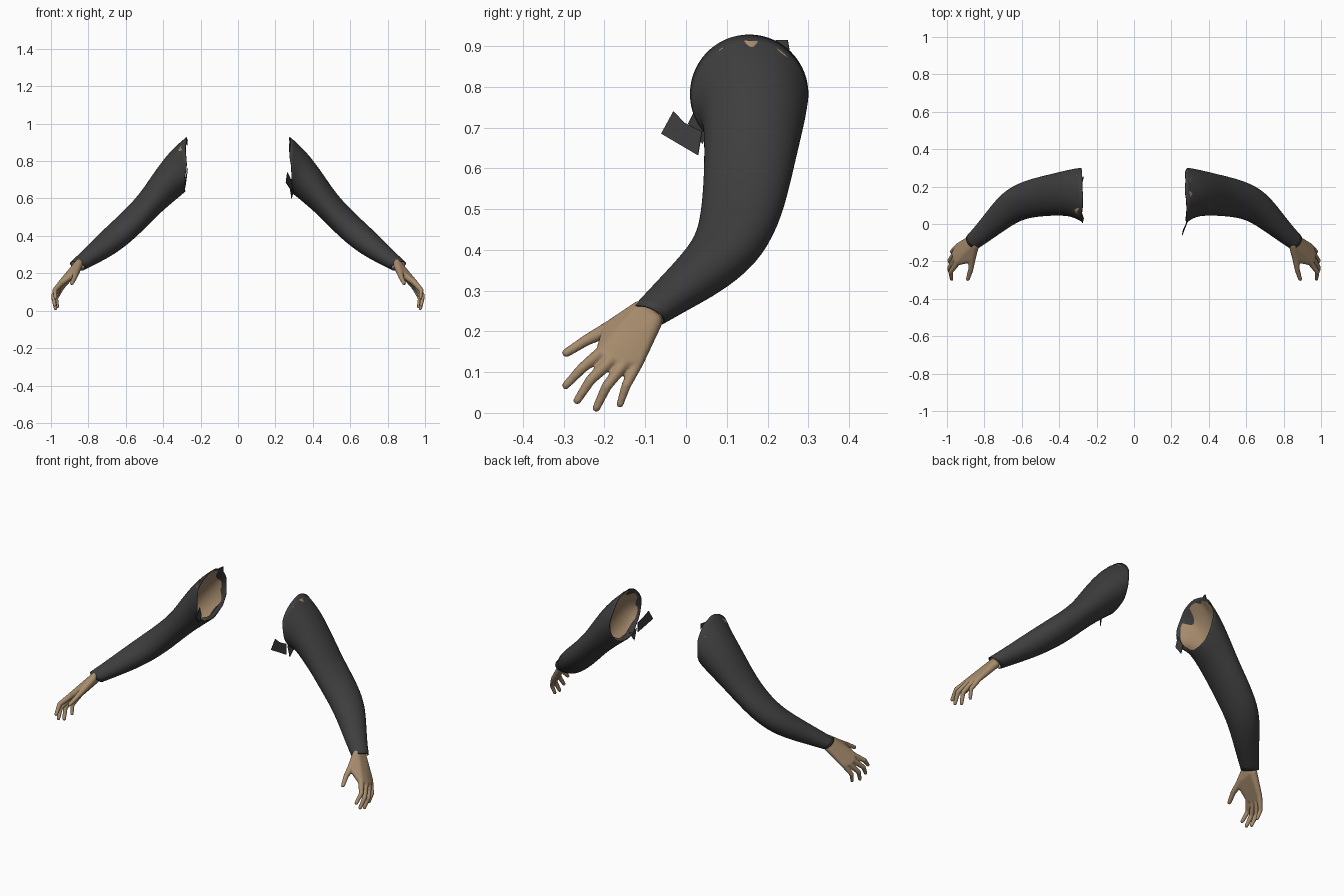
import bpy, bmesh, math, random
from mathutils import Vector

if "Cube" in bpy.data.objects:
    bpy.data.objects.remove(bpy.data.objects["Cube"], do_unlink=True)
random.seed(4)


def make_material(name, rgb):
    mat = bpy.data.materials.new(name)
    mat.use_nodes = True
    mat.diffuse_color = (*rgb, 1)
    bsdf = mat.node_tree.nodes["Principled BSDF"]
    bsdf.inputs["Base Color"].default_value = (*rgb, 1)
    bsdf.inputs["Roughness"].default_value = 0.8
    return mat


cloth = make_material("charcoal cloth", (0.048, 0.048, 0.048))
skin = make_material("tan skin", (0.39, 0.265, 0.155))

# Arm sections: top x, top z, bottom x, bottom z, centre y, half width, heading
SECTIONS = [
    (.28, .93, .285, .635, .155, .147, 0),
    (.36, .86, .305, .615, .168, .127, 0),
    (.45, .74, .36, .57, .16, .116, 3),
    (.52, .63, .43, .51, .15, .108, 8),
    (.60, .54, .52, .42, .134, .102, 18),
    (.68, .46, .61, .345, .102, .092, 32),
    (.75, .39, .69, .29, .036, .074, 42),
    (.82, .32, .765, .25, -.035, .058, 45),
    (.88, .265, .835, .215, -.092, .047, 47),
]

# Hand joints: x, y, z, radius
WRIST = [(.85, -.113, .253, .023), (.866, -.08, .224, .023)]
THUMB = [(.866, -.185, .208, .02), (.873, -.245, .178, .014), (.888, -.294, .147, .011)]
FINGERS = [
    [(.943, -.205, .15, .017), (.98, -.255, .11, .013), (.975, -.295, .067, .010)],
    [(.955, -.18, .133, .017), (.987, -.235, .08, .013), (.98, -.267, .03, .010)],
    [(.955, -.15, .122, .016), (.985, -.195, .065, .013), (.975, -.22, .012, .010)],
    [(.943, -.118, .125, .015), (.973, -.147, .067, .012), (.965, -.162, .021, .009)],
]


def finish(bm, name, mat):
    bmesh.ops.recalc_face_normals(bm, faces=bm.faces[:])
    for f in bm.faces:
        f.smooth = True
    mesh = bpy.data.meshes.new(name)
    bm.to_mesh(mesh)
    bm.free()
    mesh.materials.append(mat)
    obj = bpy.data.objects.new(name, mesh)
    bpy.context.collection.objects.link(obj)
    return obj


def arm_tube(name, side, scale, ragged, mat, sides=24):
    """Open tube lofted through the arm sections, with an uneven shoulder rim."""
    bm = bmesh.new()
    rings = []
    for i, (tx, tz, bx, bz, cy, half, deg) in enumerate(SECTIONS):
        h = math.radians(deg)
        centre = Vector(((tx + bx) / 2, cy, (tz + bz) / 2))
        dx = (tx - bx) / 2
        up = Vector((dx, -dx * math.tan(h), (tz - bz) / 2)) * scale
        across = Vector((math.sin(h), math.cos(h), 0)) * half * scale
        ring = []
        for k in range(sides):
            a = math.tau * k / sides
            p = centre + up * math.cos(a) + across * math.sin(a)
            if i == 0:
                p.x += random.uniform(*ragged)
            ring.append(bm.verts.new((p.x * side, p.y, p.z)))
        rings.append(ring)
    for r0, r1 in zip(rings, rings[1:]):
        for k in range(sides):
            n = (k + 1) % sides
            bm.faces.new((r0[k], r0[n], r1[n], r1[k]))
    obj = finish(bm, name, mat)
    # The outward direction is checked on a face at the top of the arm
    if obj.data.polygons[sides * 4].normal.z < 0:
        obj.data.flip_normals()
    sub = obj.modifiers.new("rounding", 'SUBSURF')
    sub.levels = sub.render_levels = 2
    return obj


def hull(bm, balls, side):
    """Convex skin around a few balls."""
    part = bmesh.new()
    for x, y, z, r in balls:
        made = bmesh.ops.create_icosphere(part, subdivisions=2, radius=r)
        bmesh.ops.translate(part, verts=made["verts"], vec=(x * side, y, z))
    result = bmesh.ops.convex_hull(part, input=part.verts[:])
    junk = {g for g in result["geom_interior"] if isinstance(g, bmesh.types.BMVert)}
    bmesh.ops.delete(part, geom=list(junk), context='VERTS')
    bmesh.ops.recalc_face_normals(part, faces=part.faces[:])
    temp = bpy.data.meshes.new("temp")
    part.to_mesh(temp)
    part.free()
    bm.from_mesh(temp)
    bpy.data.meshes.remove(temp)


def hand(name, side):
    bm = bmesh.new()
    knuckles = [f[0] for f in FINGERS]
    # Palm strips between neighbouring knuckles, then the thumb web
    for a, b in zip(knuckles, knuckles[1:]):
        hull(bm, WRIST + [a, b], side)
    hull(bm, WRIST + [THUMB[0], knuckles[0]], side)
    for digit in FINGERS + [THUMB]:
        for a, b in zip(digit, digit[1:]):
            hull(bm, [a, b], side)
    obj = finish(bm, name, skin)
    rem = obj.modifiers.new("blend", 'REMESH')
    rem.mode = 'VOXEL'
    rem.voxel_size = 0.004
    rem.use_smooth_shade = True
    smooth = obj.modifiers.new("soften", 'SMOOTH')
    smooth.factor = 0.5
    smooth.iterations = 5


def scrap(name, points):
    """Thin torn piece of cloth at the shoulder rim."""
    bm = bmesh.new()
    bm.faces.new([bm.verts.new(p) for p in points])
    obj = finish(bm, name, cloth)
    obj.data.shade_flat()
    obj.modifiers.new("thickness", 'SOLIDIFY').thickness = 0.004


for label, side in (("left", 1), ("right", -1)):
    sleeve = arm_tube(label + "_sleeve", side, 1.0, (-.008, .006), cloth)
    thick = sleeve.modifiers.new("thickness", 'SOLIDIFY')
    thick.thickness = 0.004
    thick.offset = -1
    arm_tube(label + "_arm", side, 0.9, (.0, .03), skin)
    hand(label + "_hand", side)

# Torn cloth at the shoulders
scrap("left_front_flap", [(.255, -.06, .685), (.262, -.03, .74), (.275, -.004, .712),
                          (.285, .04, .69), (.29, .03, .632)])
scrap("left_lower_scrap", [(.28, .06, .67), (.30, .10, .65), (.288, .07, .60)])
scrap("right_front_scrap", [(-.272, .03, .76), (-.278, .005, .71), (-.285, .04, .66),
                            (-.282, .06, .70)])
scrap("right_upper_scrap", [(-.28, .22, .915), (-.272, .25, .915), (-.275, .255, .885)])
